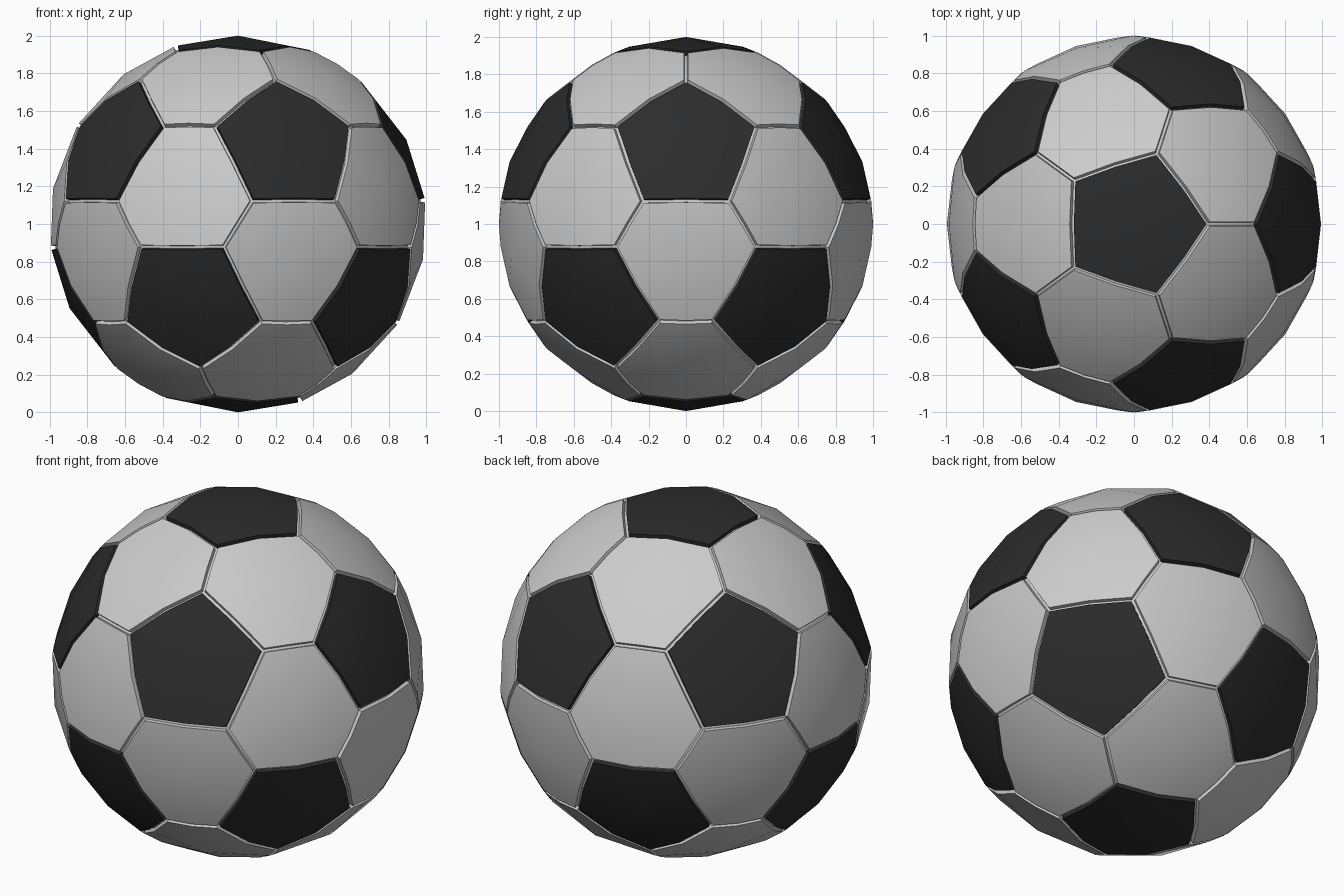
import bpy, bmesh
from math import sin, cos, radians, atan, pi
from mathutils import Vector

if "Cube" in bpy.data.objects:
    bpy.data.objects.remove(bpy.data.objects["Cube"])

CENTRE = Vector((0, 0, 1))
CUT = radians(23.4)      # angle from a pentagon centre to its corners
CORE_R = 0.978           # radius of the seam floor

# Icosahedron directions: the centres of the black panels
el = atan(0.5)
ico = [Vector((0, 0, 1)), Vector((0, 0, -1))]
for k in range(5):
    for s, off in ((1, 0), (-1, 36)):
        a = radians(72 * k + off)
        ico.append(Vector((cos(el) * cos(a), cos(el) * sin(a), s * sin(el))))


def near(i, j):
    return i != j and ico[i].dot(ico[j]) > 0.4


def corner(i, j):
    """Point on the arc from centre i towards centre j."""
    side = (ico[j] - ico[i] * ico[i].dot(ico[j])).normalized()
    return ico[i] * cos(CUT) + side * sin(CUT)


def ordered(points):
    """Sort points counter-clockwise seen from outside."""
    c = sum(points, Vector()).normalized()
    u = (points[0] - c * points[0].dot(c)).normalized()
    v = c.cross(u)
    from_angle = lambda p: Vector((p.dot(u), p.dot(v))).angle_signed(Vector((1, 0)))
    return sorted(points, key=from_angle)


N = range(12)
pentagons = [ordered([corner(i, j) for j in N if near(i, j)]) for i in N]
hexagons = [ordered([corner(a, b) for a in t for b in t if a != b])
            for t in ((i, j, k) for i in N for j in range(i) for k in range(j))
            if near(t[0], t[1]) and near(t[1], t[2]) and near(t[0], t[2])]


def ring(poly, inset, r):
    """Corners and edge midpoints of an inset outline, cast to radius r."""
    n, pts = len(poly), []
    for i in range(n):
        e1 = (poly[i - 1] - poly[i]).normalized()
        e2 = (poly[(i + 1) % n] - poly[i]).normalized()
        pts.append(poly[i] + (e1 + e2) * (inset / e1.cross(e2).length))
    out = []
    for i in range(n):
        out += [pts[i], (pts[i] + pts[(i + 1) % n]) / 2]
    return [p.normalized() * r for p in out]


def add_panel(bm, poly, inset, r, walls=True):
    top = [bm.verts.new(p + CENTRE) for p in ring(poly, inset, r)]
    mid = bm.verts.new(sum(poly, Vector()).normalized() * r + CENTRE)
    m = len(top)
    for i in range(0, m, 2):
        bm.faces.new((mid, top[i - 1], top[i], top[i + 1]))
    if walls:
        low = [bm.verts.new(p + CENTRE) for p in ring(poly, inset - 0.005, CORE_R - 0.004)]
        for i in range(m):
            j = (i + 1) % m
            bm.faces.new((top[i], low[i], low[j], top[j]))


def build(name, polys, inset, r, walls=True, colour=None):
    bm = bmesh.new()
    for p in polys:
        add_panel(bm, p, inset, r, walls)
    bmesh.ops.remove_doubles(bm, verts=bm.verts, dist=0.0005)
    # point every face outwards
    bm.normal_update()
    for f in bm.faces:
        out = f.calc_center_median() - CENTRE
        if f.normal.dot(out) < 0:
            f.normal_flip()
    me = bpy.data.meshes.new(name)
    bm.to_mesh(me)
    bm.free()
    ob = bpy.data.objects.new(name, me)
    bpy.context.collection.objects.link(ob)
    if colour:
        mat = bpy.data.materials.new(name)
        mat.diffuse_color = colour
        mat.use_nodes = True
        mat.node_tree.nodes["Principled BSDF"].inputs["Base Color"].default_value = mat.diffuse_color
        me.materials.append(mat)
    bpy.ops.object.select_all(action='DESELECT')
    ob.select_set(True)
    bpy.context.view_layer.objects.active = ob
    bpy.ops.object.shade_smooth_by_angle(angle=radians(30))


# Raised panels and the seam floor beneath them
build("pentagon_panels", pentagons, 0.012, 1.0, colour=(0.025, 0.025, 0.025, 1))
build("hexagon_panels", hexagons, 0.012, 1.0)
build("seam_core", pentagons + hexagons, 0.0, CORE_R, walls=False)
